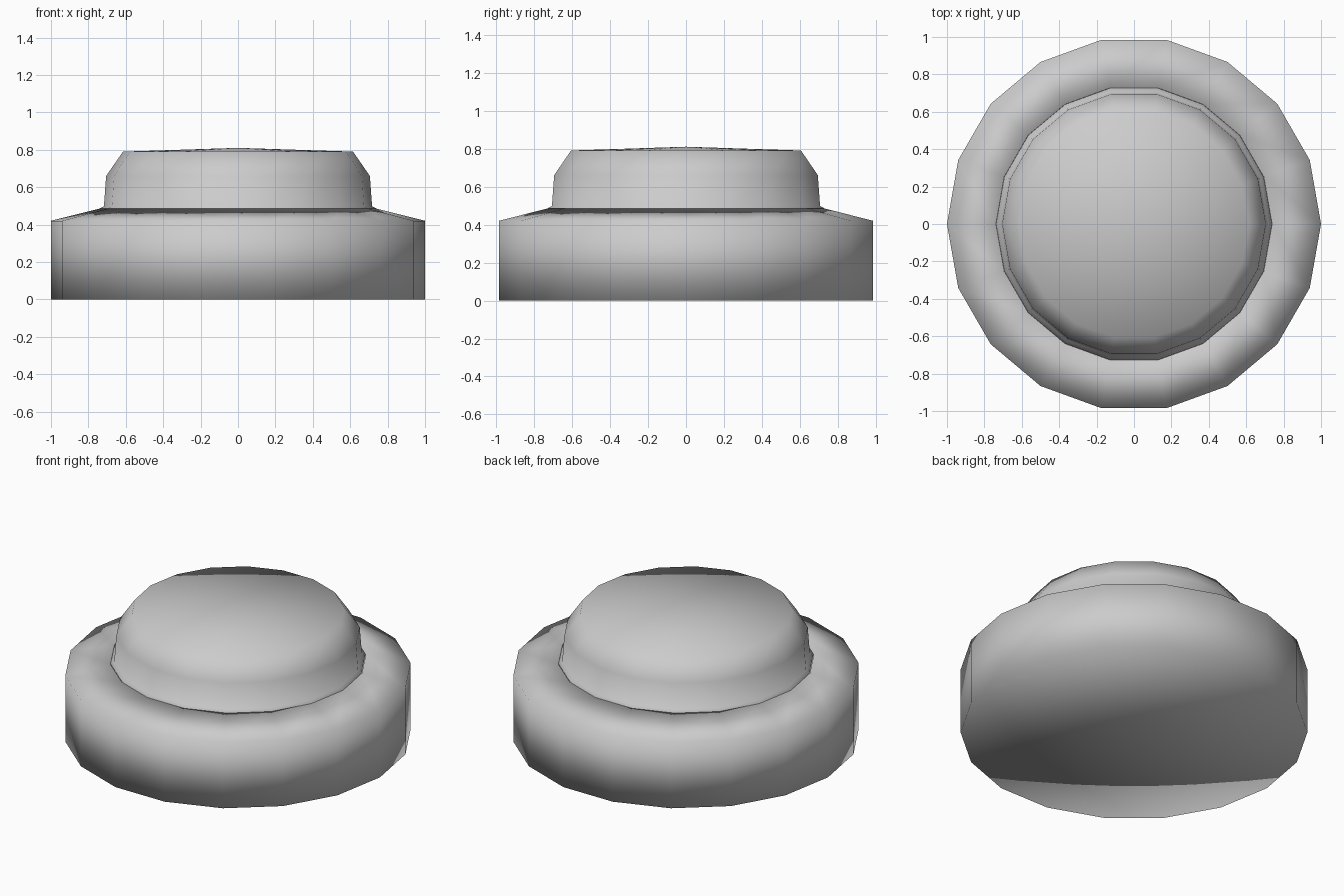
import bpy, bmesh, math

if "Cube" in bpy.data.objects:
    bpy.data.objects.remove(bpy.data.objects["Cube"])

SIDES = 18


def lathe(name, profile):
    """Revolve (radius, z) points around z; radius 0 becomes a single pole."""
    bm = bmesh.new()
    rings = []
    for r, z in profile:
        count = 1 if r == 0 else SIDES
        rings.append([bm.verts.new((r * math.cos(2 * math.pi * i / SIDES),
                                    r * math.sin(2 * math.pi * i / SIDES), z))
                      for i in range(count)])
    for a, b in zip(rings, rings[1:]):
        for i in range(SIDES):
            j = (i + 1) % SIDES
            if len(a) == 1:
                bm.faces.new((a[0], b[j], b[i]))
            elif len(b) == 1:
                bm.faces.new((a[i], a[j], b[0]))
            else:
                bm.faces.new((a[i], a[j], b[j], b[i]))
    bmesh.ops.recalc_face_normals(bm, faces=bm.faces)
    for f in bm.faces:
        f.smooth = True
    mesh = bpy.data.meshes.new(name)
    bm.to_mesh(mesh)
    bm.free()
    ob = bpy.data.objects.new(name, mesh)
    bpy.context.collection.objects.link(ob)
    return ob


# wide base with a sloped collar and a recess for the button
lathe("base", [(0, 0), (1, 0), (1, 0.42), (0.74, 0.485), (0.72, 0.38), (0, 0.38)])

# raised button with a flared foot, bevelled shoulder and slightly domed top
lathe("button_cap", [(0, 0.40), (0.715, 0.40), (0.738, 0.487), (0.717, 0.497),
                     (0.705, 0.66), (0.615, 0.79), (0, 0.81)])
